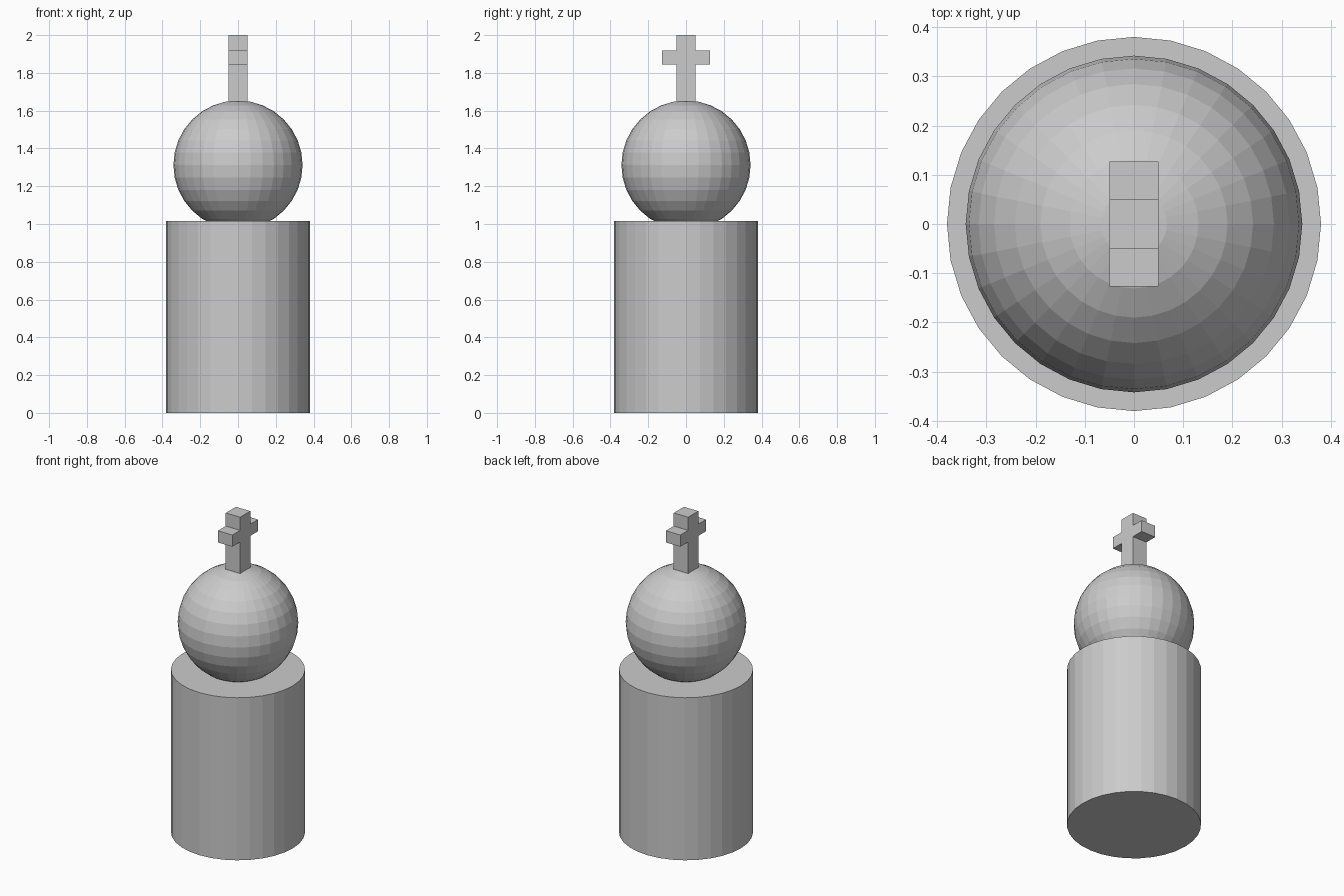
import bpy, bmesh

if "Cube" in bpy.data.objects:
    bpy.data.objects.remove(bpy.data.objects["Cube"])

# Base drum
bpy.ops.mesh.primitive_cylinder_add(vertices=32, radius=0.38, depth=1.016,
                                    location=(0, 0, 0.508))
bpy.context.object.name = "base_drum"

# Ball, slightly sunk into the drum
bpy.ops.mesh.primitive_uv_sphere_add(segments=32, ring_count=16, radius=0.342,
                                     location=(0, 0, 1.312))
bpy.context.object.name = "ball"

# Cross: half outline in (y, z), mirrored and extruded along x
half = [(0.05, 1.62), (0.05, 1.845), (0.127, 1.845),
        (0.127, 1.918), (0.05, 1.918), (0.05, 2.0)]
outline = half + [(-y, z) for y, z in reversed(half)]
bm = bmesh.new()
face = bm.faces.new([bm.verts.new((-0.05, y, z)) for y, z in outline])
ext = bmesh.ops.extrude_face_region(bm, geom=[face], use_keep_orig=True)
moved = [v for v in ext["geom"] if isinstance(v, bmesh.types.BMVert)]
bmesh.ops.translate(bm, verts=moved, vec=(0.1, 0, 0))
bmesh.ops.recalc_face_normals(bm, faces=bm.faces)
mesh = bpy.data.meshes.new("top_cross")
bm.to_mesh(mesh)
bm.free()
bpy.context.collection.objects.link(bpy.data.objects.new("top_cross", mesh))
